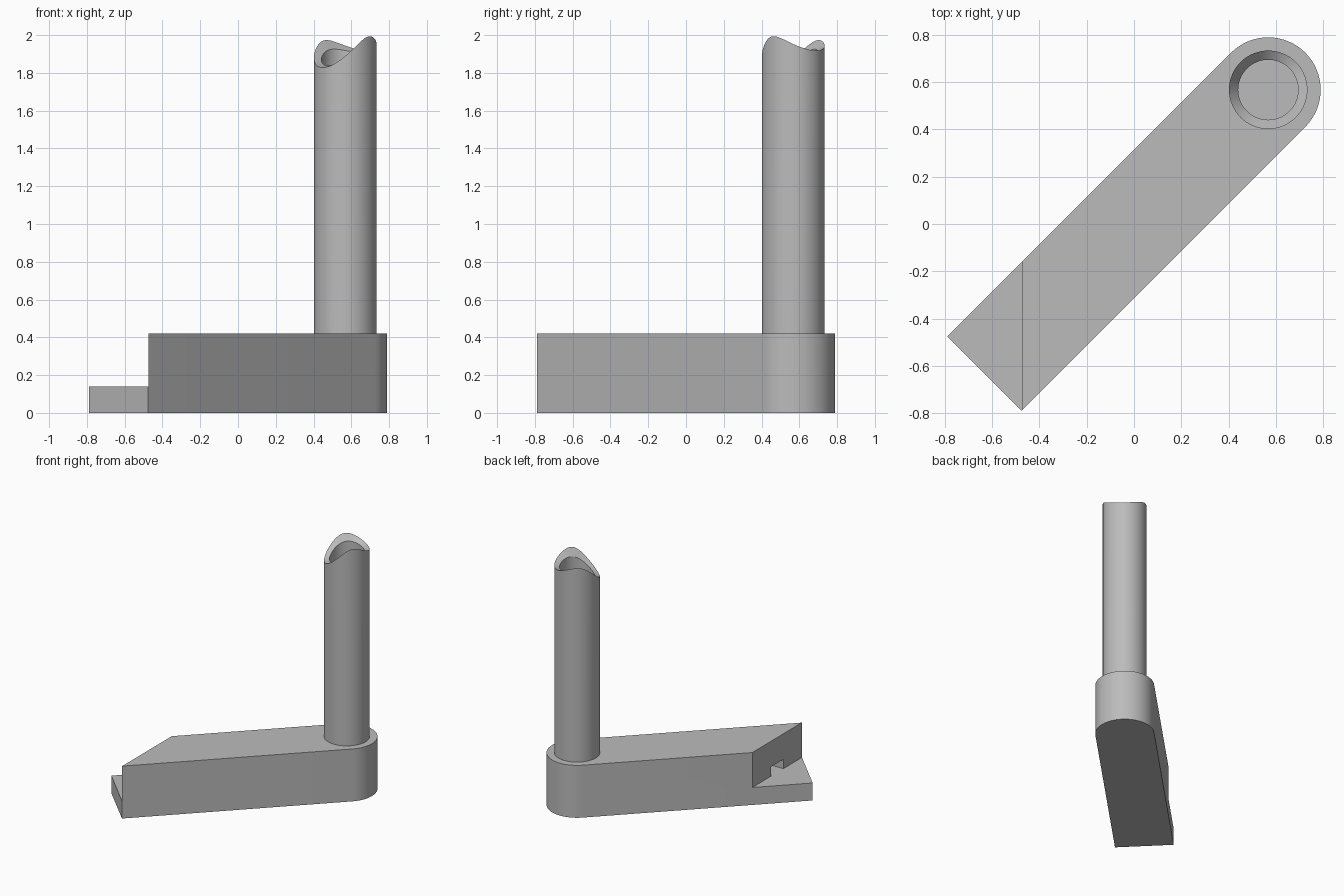
import bpy, bmesh, math
from mathutils import Vector

if "Cube" in bpy.data.objects:
    bpy.data.objects.remove(bpy.data.objects["Cube"], do_unlink=True)

SEGMENTS = 64
POST = Vector((0.568, 0.568))       # post centre, also the round end of the arm
TAIL = Vector((-0.633, -0.633))     # middle of the square end
ALONG = Vector((1, 1)).normalized()
ACROSS = Vector((-1, 1)).normalized()
ARM_RADIUS, ARM_TOP, STEP_TOP, STEP_X = 0.222, 0.42, 0.14, -0.475

grey = bpy.data.materials.new("plain_grey")
grey.use_nodes = True
grey.diffuse_color = (0.5, 0.5, 0.5, 1)
grey.node_tree.nodes["Principled BSDF"].inputs["Base Color"].default_value = (0.5, 0.5, 0.5, 1)


def add_object(name, bm):
    bmesh.ops.recalc_face_normals(bm, faces=bm.faces)
    mesh = bpy.data.meshes.new(name)
    bm.to_mesh(mesh)
    bm.free()
    mesh.materials.append(grey)
    obj = bpy.data.objects.new(name, mesh)
    bpy.context.collection.objects.link(obj)
    return obj


def activate(obj):
    bpy.ops.object.select_all(action='DESELECT')
    obj.select_set(True)
    bpy.context.view_layer.objects.active = obj


def smooth(obj):
    activate(obj)
    bpy.ops.object.shade_smooth_by_angle(angle=math.radians(30))


def cut_box(obj, low, high):
    bm = bmesh.new()
    bmesh.ops.create_cube(bm, size=1)
    for v in bm.verts:
        v.co = Vector([a if c < 0 else b for c, a, b in zip(v.co, low, high)])
    cutter = add_object("cutter", bm)
    cutter.hide_render = True
    mod = obj.modifiers.new("cut", 'BOOLEAN')
    mod.operation, mod.solver, mod.object = 'DIFFERENCE', 'EXACT', cutter
    activate(obj)
    bpy.ops.object.modifier_apply(modifier=mod.name)
    bpy.data.objects.remove(cutter, do_unlink=True)


# Arm: a bar with one round end, extruded upwards
outline = [TAIL + ACROSS * ARM_RADIUS, TAIL - ACROSS * ARM_RADIUS]
half = SEGMENTS // 2
for i in range(half + 1):
    a = math.pi * i / half - math.pi / 2
    outline.append(POST + ARM_RADIUS * (ALONG * math.cos(a) + ACROSS * math.sin(a)))
bm = bmesh.new()
base = bm.faces.new([bm.verts.new((p.x, p.y, 0)) for p in outline])
top = bmesh.ops.extrude_face_region(bm, geom=[base])["geom"]
bmesh.ops.translate(bm, vec=(0, 0, ARM_TOP),
                    verts=[g for g in top if isinstance(g, bmesh.types.BMVert)])
arm = add_object("arm", bm)

# Step at the square end, and the small slot in its wall
cut_box(arm, (-1, -1, STEP_TOP), (STEP_X, 0, 1))
cut_box(arm, (STEP_X - 0.1, -0.555, STEP_TOP), (STEP_X + 0.16, -0.4, STEP_TOP + 0.075))
smooth(arm)


# Post: a hollow tube whose rim is a saddle that fits a sloping round bar
def rim_height(along, across):
    radius, slope, offset = 0.185, 0.27, 0.005
    s = across - offset
    drop = radius - math.sqrt(max(radius ** 2 - s ** 2, 0))
    return 1.873 + slope * along + drop * math.sqrt(1 + slope ** 2)


bm = bmesh.new()
rings = []
for radius, is_rim in ((0.166, False), (0.166, True), (0.127, True), (0.127, False)):
    ring = []
    for i in range(SEGMENTS):
        a = math.tau * i / SEGMENTS
        u, w = radius * math.cos(a), radius * math.sin(a)
        p = POST + ALONG * u + ACROSS * w
        ring.append(bm.verts.new((p.x, p.y, rim_height(u, w) if is_rim else ARM_TOP)))
    rings.append(ring)
for lower, upper in zip(rings, rings[1:] + rings[:1]):
    for i in range(SEGMENTS):
        j = (i + 1) % SEGMENTS
        bm.faces.new((lower[i], lower[j], upper[j], upper[i]))
smooth(add_object("post", bm))
